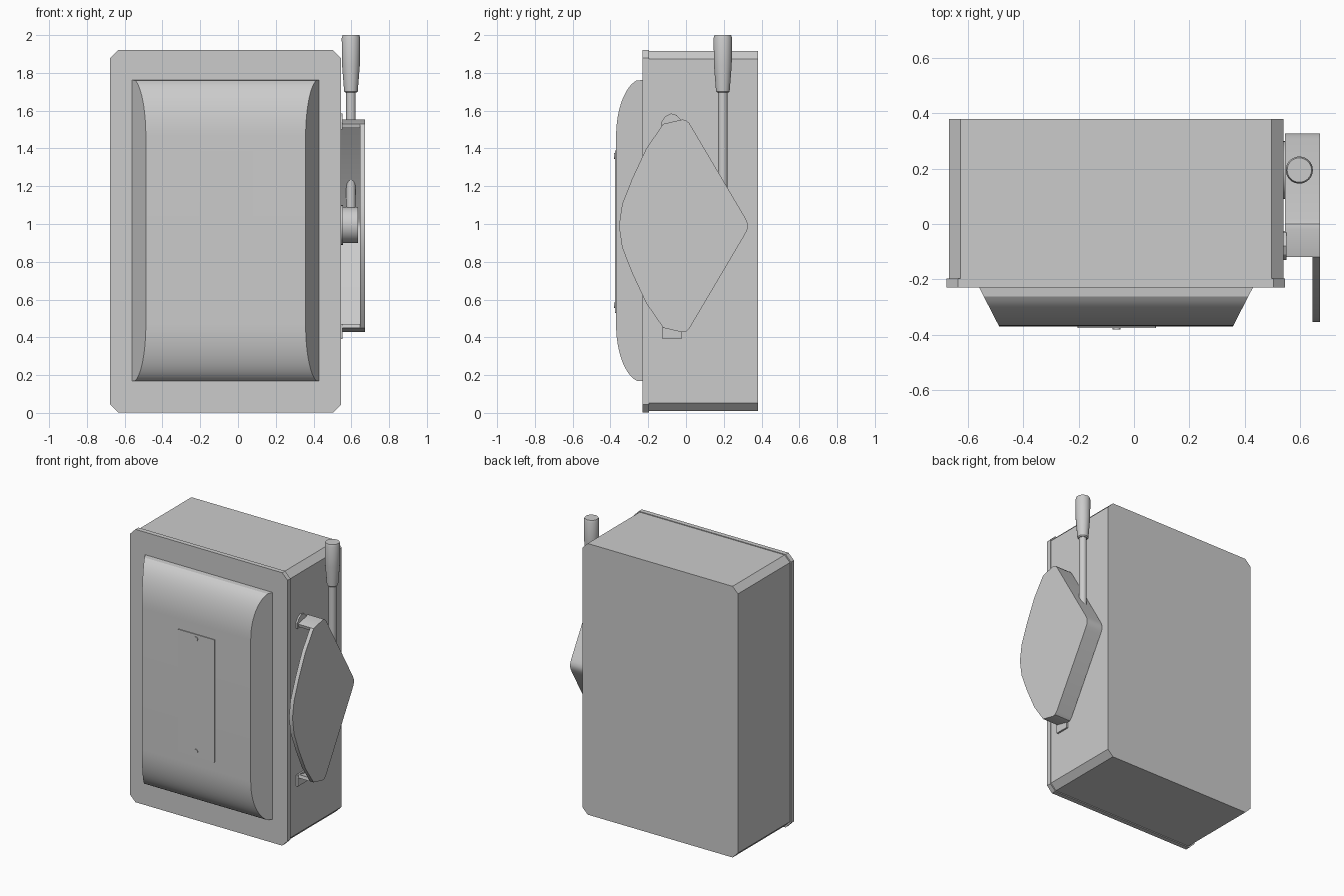
import bpy, bmesh, math
from mathutils import Vector

if "Cube" in bpy.data.objects:
    bpy.data.objects.remove(bpy.data.objects["Cube"])


def finish(name, bm, angle=None):
    bmesh.ops.recalc_face_normals(bm, faces=bm.faces)
    mesh = bpy.data.meshes.new(name)
    bm.to_mesh(mesh)
    bm.free()
    ob = bpy.data.objects.new(name, mesh)
    bpy.context.collection.objects.link(ob)
    if angle:
        bpy.ops.object.select_all(action='DESELECT')
        ob.select_set(True)
        bpy.context.view_layer.objects.active = ob
        bpy.ops.object.shade_smooth_by_angle(angle=math.radians(angle))
    return ob


def prism(name, pts, axis, a, b, angle=None):
    """Extrude a 2D outline along x (points are y,z) or y (points are x,z)."""
    bm = bmesh.new()
    place = (lambda p, t: (t, p[0], p[1])) if axis == 'x' else (lambda p, t: (p[0], t, p[1]))
    lo = [bm.verts.new(place(p, a)) for p in pts]
    hi = [bm.verts.new(place(p, b)) for p in pts]
    bm.faces.new(lo)
    bm.faces.new(hi)
    for i in range(len(pts)):
        j = (i + 1) % len(pts)
        bm.faces.new((lo[i], lo[j], hi[j], hi[i]))
    return finish(name, bm, angle)


def chamfered(x0, x1, z0, z1, c):
    return [(x0 + c, z0), (x1 - c, z0), (x1, z0 + c), (x1, z1 - c),
            (x1 - c, z1), (x0 + c, z1), (x0, z1 - c), (x0, z0 + c)]


def circle(u, v, r, n=32):
    return [(u + r * math.cos(2 * math.pi * i / n), v + r * math.sin(2 * math.pi * i / n))
            for i in range(n)]


def lathe(name, x, y, profile, n=32):
    """Revolve (radius, z) points around a vertical axis, capped at both ends."""
    bm = bmesh.new()
    rings = [[bm.verts.new((px, py, z)) for px, py in circle(x, y, r, n)] for r, z in profile]
    for a, b in zip(rings, rings[1:]):
        for i in range(n):
            bm.faces.new((a[i], a[(i + 1) % n], b[(i + 1) % n], b[i]))
    bm.faces.new(rings[0])
    bm.faces.new(rings[-1])
    return finish(name, bm, 35)


def inset(path, d):
    """Offset an open clockwise path to its right-hand side."""
    out = []
    for i, p in enumerate(path):
        ds = []
        if i > 0:
            ds.append((Vector(p) - Vector(path[i - 1])).normalized())
        if i < len(path) - 1:
            ds.append((Vector(path[i + 1]) - Vector(p)).normalized())
        ns = [Vector((t.y, -t.x)) for t in ds]
        n = sum(ns, Vector((0, 0))).normalized()
        out.append(tuple(Vector(p) + n * d / n.dot(ns[0])))
    return out


# Enclosure box and front flange
prism("enclosure_box", chamfered(-0.67, 0.54, 0.01, 1.915, 0.042), 'y', -0.2, 0.38)
prism("front_flange", chamfered(-0.678, 0.546, 0.003, 1.92, 0.042), 'y', -0.23, -0.197)

# Raised door panel: rounded top and bottom, sloping sides
zc = 0.965
half = [(-0.23, 0.797)]
half += [(-0.225 - 0.145 * math.sin(t), 0.5 + 0.305 * math.cos(t))
         for t in [math.radians(15 + 75 * i / 12) for i in range(13)]]
profile = [(y, zc + d) for y, d in half] + [(y, zc - d) for y, d in reversed(half)]
bm = bmesh.new()
left, right = [], []
for y, z in profile:
    k = (-0.23 - y) / 0.14
    left.append(bm.verts.new((-0.56 + 0.072 * k, y, z)))
    right.append(bm.verts.new((0.43 - 0.072 * k, y, z)))
for i in range(len(profile)):
    j = (i + 1) % len(profile)
    bm.faces.new((left[i], left[j], right[j], right[i]))
bm.faces.new(left)
bm.faces.new(right)
finish("raised_door_panel", bm, 30)

# Label plate and its two screws
prism("label_plate", chamfered(-0.205, 0.08, 0.53, 1.39, 0.002), 'y', -0.376, -0.365)
for i, z in enumerate((0.57, 1.36)):
    prism(f"plate_screw_{i + 1}", circle(-0.063, z, 0.015, 16), 'y', -0.381, -0.37, 35)

# Handle guard: outer plate and a skirt that is open at the front
gz = 0.99
back_half = [(-0.12, 0.54), (-0.02, 0.563), (0.0, 0.56), (0.018, 0.543),
             (0.308, 0.052), (0.32, 0.03), (0.327, 0.01)]
front_half = [(-0.355, 0.0), (-0.338, 0.115), (-0.285, 0.25), (-0.21, 0.41)]
rim = [(y, gz + d) for y, d in back_half] + [(y, gz - d) for y, d in reversed(back_half)]
front = [(y, gz - d) for y, d in reversed(front_half)] + [(y, gz + d) for y, d in front_half[1:]]
prism("guard_plate", rim + front, 'x', 0.645, 0.672, 25)
prism("guard_skirt", rim + inset(rim, 0.022)[::-1], 'x', 0.546, 0.646, 25)

# Mounting tabs on the enclosure side
prism("upper_tab", [(-0.13, 1.5), (-0.03, 1.5), (-0.03, 1.555), (-0.05, 1.577),
                    (-0.08, 1.585), (-0.11, 1.57), (-0.13, 1.54)], 'x', 0.535, 0.552)
prism("lower_tab", [(-0.125, 0.39), (-0.025, 0.39), (-0.025, 0.47), (-0.125, 0.47)],
      'x', 0.535, 0.552)

# Pivot hub, lever shaft and grip
hy = 0.195
prism("hub_washer", circle(hy, 0.995, 0.105), 'x', 0.535, 0.555, 35)
prism("pivot_hub", circle(hy, 0.995, 0.095), 'x', 0.55, 0.636, 35)
lathe("lever_shaft", 0.598, hy, [(0.025, 1.0), (0.025, 1.72)])
lathe("lever_grip", 0.598, hy, [(0.03, 1.695), (0.036, 1.702), (0.047, 1.84), (0.049, 1.985), (0.044, 2.0)])
